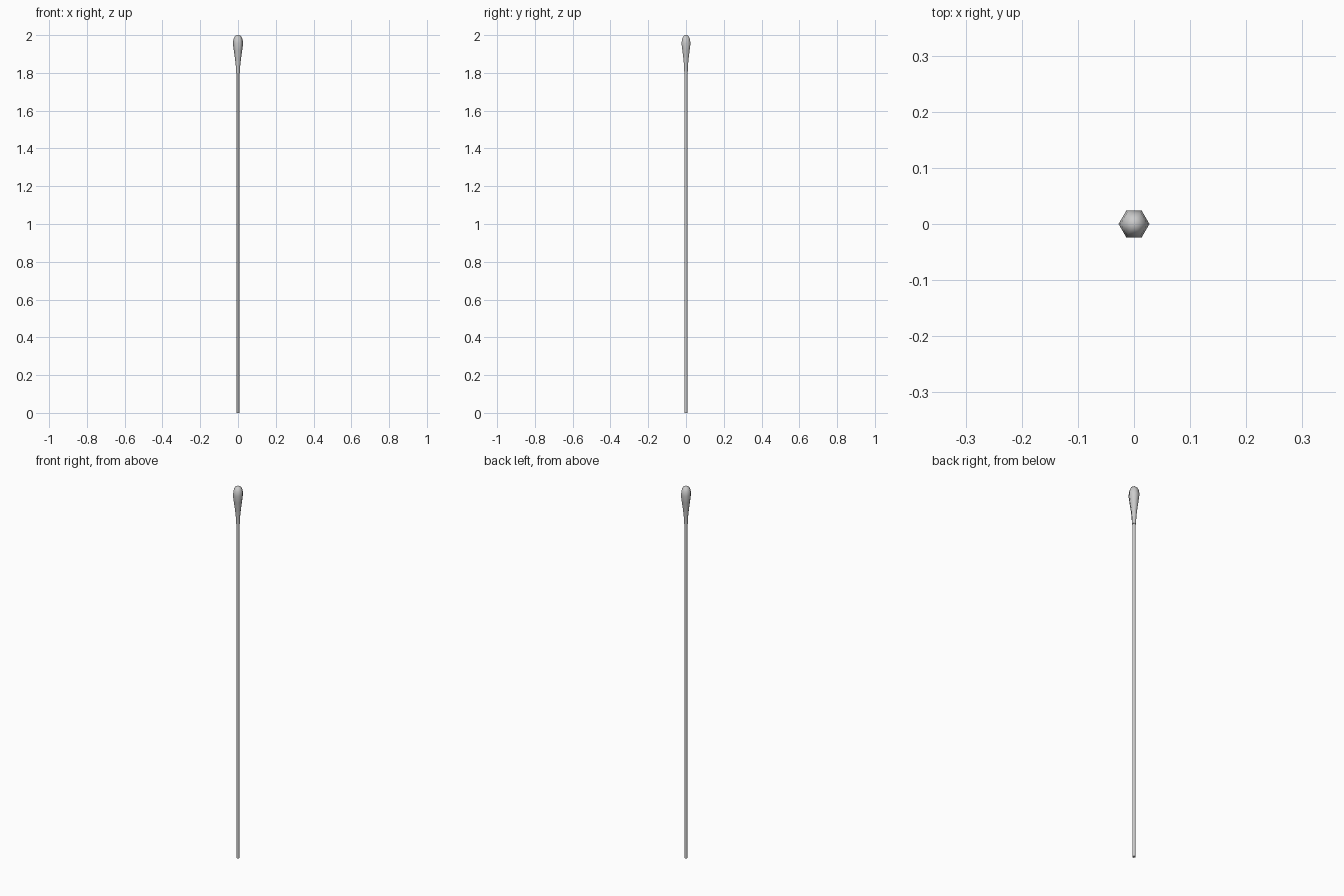
import bpy, bmesh
from math import cos, sin, pi

if "Cube" in bpy.data.objects:
    bpy.data.objects.remove(bpy.data.objects["Cube"])

SIDES = 6


def lathe(name, profile):
    """Revolve (radius, z) points into a closed six-sided form, corners on the x axis."""
    bm = bmesh.new()
    rings = [[bm.verts.new((r * cos(2 * pi * i / SIDES), r * sin(2 * pi * i / SIDES), z))
              for i in range(SIDES)] for r, z in profile]
    for low, high in zip(rings, rings[1:]):
        for i in range(SIDES):
            j = (i + 1) % SIDES
            bm.faces.new((low[i], low[j], high[j], high[i]))
    bm.faces.new(rings[0][::-1])
    bm.faces.new(rings[-1])
    mesh = bpy.data.meshes.new(name)
    bm.to_mesh(mesh)
    bm.free()
    obj = bpy.data.objects.new(name, mesh)
    bpy.context.collection.objects.link(obj)
    bpy.ops.object.select_all(action='DESELECT')
    obj.select_set(True)
    bpy.context.view_layer.objects.active = obj
    bpy.ops.object.shade_smooth_by_angle(angle=pi * 65 / 180)
    return obj


# Thin straight stick
lathe("stick", [(0.0085, 0.0), (0.0085, 1.82)])

# Teardrop tip with a narrow collar around the stick
lathe("soft_tip", [(0.0105, 1.80), (0.0115, 1.835), (0.016, 1.875), (0.0225, 1.92),
                   (0.0275, 1.957), (0.024, 1.98), (0.017, 1.993), (0.008, 2.0)])
